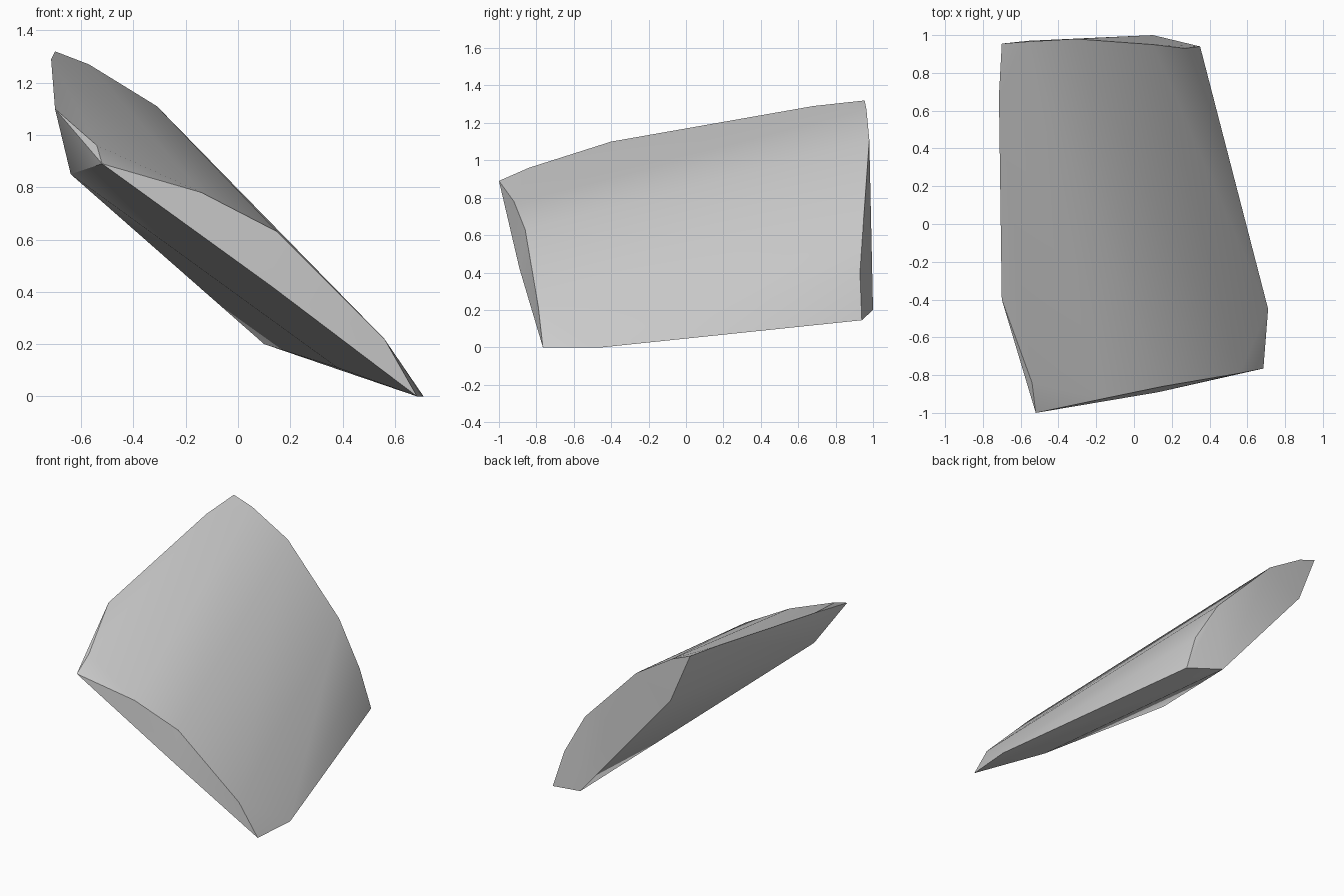
import bpy
import bmesh
import math
from mathutils import Vector

# Remove the default cube only
default_cube = bpy.data.objects.get("Cube")
if default_cube:
    bpy.data.objects.remove(default_cube, do_unlink=True)


def make_material(name, colour):
    material = bpy.data.materials.new(name)
    material.use_nodes = True
    material.diffuse_color = colour
    shader = material.node_tree.nodes["Principled BSDF"]
    shader.inputs["Base Color"].default_value = colour
    return material


def make_shard(name, outlines, material, crease_angle):
    """Wrap a tight faceted skin around the corner outlines."""
    mesh = bpy.data.meshes.new(name)
    shard = bpy.data.objects.new(name, mesh)
    bpy.context.collection.objects.link(shard)
    bm = bmesh.new()
    for outline in outlines:
        for corner in outline:
            bm.verts.new(Vector(corner))
    hull = bmesh.ops.convex_hull(bm, input=bm.verts)
    # Drop corners that fell inside the skin
    loose = [v for v in bm.verts if not v.link_faces]
    bmesh.ops.delete(bm, geom=loose, context="VERTS")
    bmesh.ops.recalc_face_normals(bm, faces=bm.faces)
    bm.to_mesh(mesh)
    bm.free()
    mesh.materials.append(material)
    # Soft broad faces with crisp broken edges
    bpy.ops.object.select_all(action="DESELECT")
    shard.select_set(True)
    bpy.context.view_layer.objects.active = shard
    bpy.ops.object.shade_smooth_by_angle(angle=math.radians(crease_angle))
    return shard


# Upper rim along the raised side
raised_rim = [(-.52, -1, .89), (-.54, -.84, .96), (-.7, -.4, 1.1),
              (-.715, .68, 1.29), (-.7, .955, 1.32)]

# Broken back edge, from the raised side down to the low side
back_rim = [(-.57, .965, 1.27), (-.31, .98, 1.11), (.1, .95, .69),
            (.27, .93, .4), (.35, .94, .145)]

# Broken front edge, from the raised side down to the low side
front_rim = [(-.14, -.92, .78), (.15, -.86, .63), (.56, -.79, .22),
             (.13, -.89, .42), (.685, -.765, 0)]

# Underside corners and the low tip
underside = [(.71, -.45, 0), (.1, 1, .2), (-.56, .97, .98),
             (-.64, -.47, .85), (.38, -.43, .11)]

stone_grey = make_material("stone grey", (.6, .6, .6, 1))
make_shard("stone_shard", [raised_rim, back_rim, front_rim, underside],
           stone_grey, 30)
